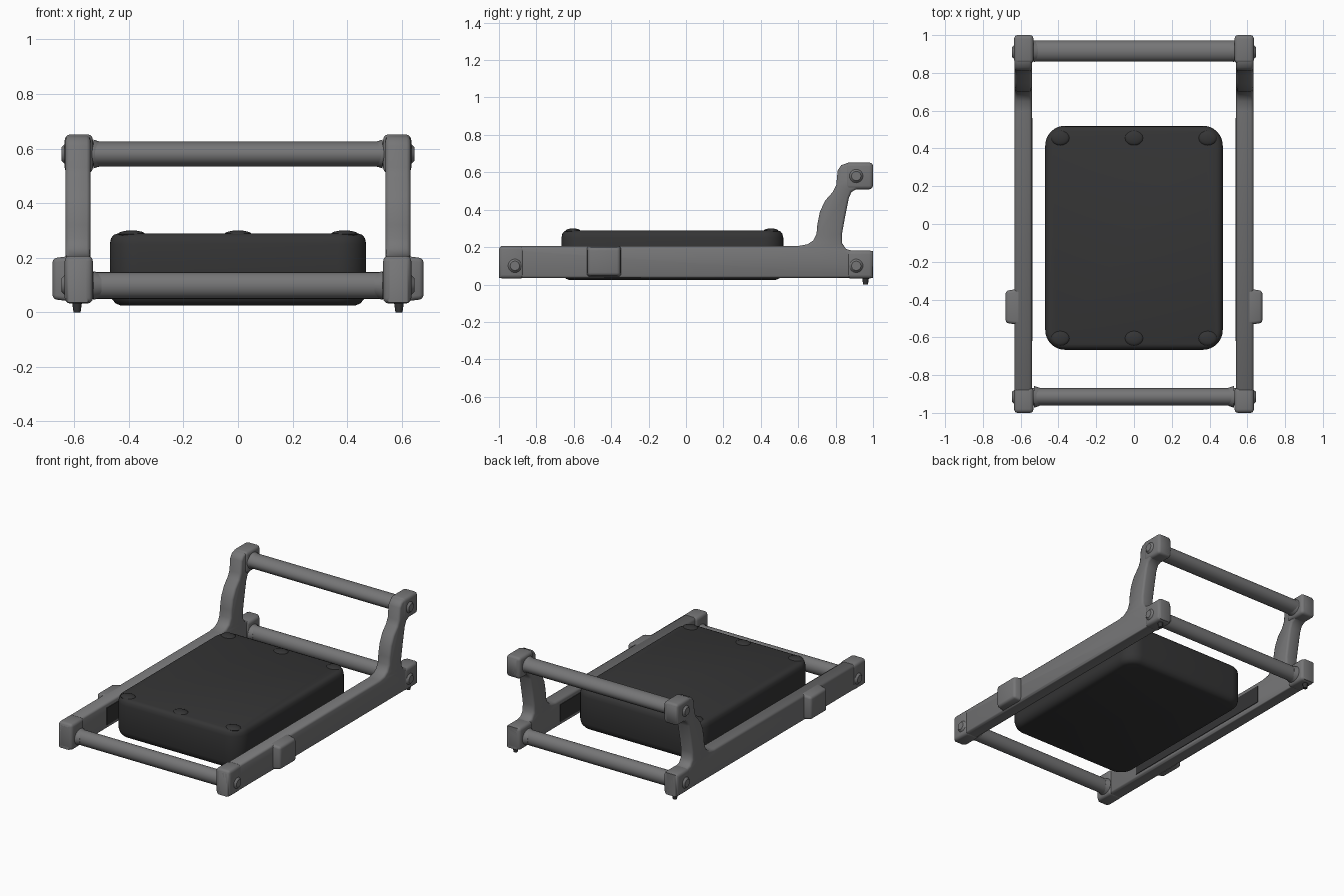
import bpy, bmesh, math
from mathutils import Matrix, Vector

if "Cube" in bpy.data.objects:
    bpy.data.objects.remove(bpy.data.objects["Cube"])


def material(name, v):
    m = bpy.data.materials.new(name)
    m.diffuse_color = (v, v, v * 1.02, 1)
    m.use_nodes = True
    m.node_tree.nodes["Principled BSDF"].inputs["Base Color"].default_value = m.diffuse_color
    return m


GREY = material("frame grey", 0.18)
DARK = material("dark charcoal", 0.035)


def finish(bm, name, mat, angle=40):
    bmesh.ops.recalc_face_normals(bm, faces=bm.faces[:])
    me = bpy.data.meshes.new(name)
    bm.to_mesh(me)
    bm.free()
    ob = bpy.data.objects.new(name, me)
    bpy.context.collection.objects.link(ob)
    me.materials.append(mat)
    bpy.ops.object.select_all(action='DESELECT')
    ob.select_set(True)
    bpy.context.view_layer.objects.active = ob
    bpy.ops.object.shade_smooth_by_angle(angle=math.radians(angle))
    return ob


def block(name, lo, hi, mat, bevel=0.015, taper=None):
    """Rounded box; taper = (side, scale) shrinks the outer x face."""
    bm = bmesh.new()
    bmesh.ops.create_cube(bm, size=1)
    lo, hi = Vector(lo), Vector(hi)
    mid = (lo + hi) / 2
    for v in bm.verts:
        outer = taper and v.co.x * taper[0] > 0
        k = taper[1] if outer else 1
        d = hi - lo
        v.co = mid + Vector((v.co.x * d.x, v.co.y * d.y * k, v.co.z * d.z * k))
    if bevel:
        bmesh.ops.bevel(bm, geom=bm.edges[:], offset=bevel, segments=3,
                        profile=0.5, affect='EDGES', clamp_overlap=True)
    return finish(bm, name, mat)


def x_tube(name, x0, x1, y, z, ry, rz, mat, end=1.0):
    """Elliptical tube along x; end scales the x1 end."""
    bm = bmesh.new()
    bmesh.ops.create_cone(bm, cap_ends=True, segments=24, radius1=1, radius2=end, depth=1)
    for v in bm.verts:
        t = v.co.z + 0.5
        v.co = Vector((x0 + (x1 - x0) * t, y + v.co.x * ry, z + v.co.y * rz))
    return finish(bm, name, mat)


# side outline (y, z): long rail with the curved handle upright
RAIL = [(-1, 0.035), (1, 0.035), (1, 0.18), (0.89, 0.18), (0.855, 0.19), (0.835, 0.22),
        (0.834, 0.27), (0.85, 0.36), (0.87, 0.46), (0.885, 0.495), (0.915, 0.511),
        (0.985, 0.511), (1, 0.526), (1, 0.635), (0.985, 0.65), (0.865, 0.65),
        (0.83, 0.638), (0.811, 0.61), (0.803, 0.53), (0.785, 0.495), (0.745, 0.45),
        (0.716, 0.39), (0.702, 0.32), (0.698, 0.27), (0.68, 0.235), (0.65, 0.215),
        (0.60, 0.206), (-0.985, 0.205), (-1, 0.19)]


def side_rail(name, s):
    bm = bmesh.new()
    a = [bm.verts.new((s * 0.555, y, z)) for y, z in RAIL]
    b = [bm.verts.new((s * 0.618, y, z)) for y, z in RAIL]
    caps = [bm.faces.new(a), bm.faces.new(b)]
    n = len(RAIL)
    for i in range(n):
        j = (i + 1) % n
        bm.faces.new((a[i], a[j], b[j], b[i]))
    bmesh.ops.recalc_face_normals(bm, faces=bm.faces[:])
    # round the long edges in two steps
    for thick, depth in ((0.004, 0.010), (0.009, 0.004)):
        for f in caps:
            bmesh.ops.inset_region(bm, faces=[f], thickness=thick, depth=depth,
                                   use_even_offset=True, use_boundary=True)
    return finish(bm, name, GREY, 50)


for s, side in ((-1, "left"), (1, "right")):
    def span(x0, x1):
        return (x0, x1) if s > 0 else (-x1, -x0)

    side_rail(side + "_rail_with_upright", s)
    # corner blocks that hold the cross bars, with bolt caps outside
    for label, y0, y1, z0, z1 in (("front", -1, -0.865, 0.032, 0.207),
                                  ("rear", 0.86, 1, 0.032, 0.182),
                                  ("handle", 0.85, 1, 0.509, 0.652)):
        x0, x1 = span(0.532, 0.635)
        block(f"{side}_{label}_corner", (x0, y0, z0), (x1, y1, z1), GREY, 0.02)
        yc = -0.915 if y0 < 0 else 0.91
        zc = 0.58 if z0 > 0.4 else 0.1
        x_tube(f"{side}_{label}_bolt_cap", s * 0.62, s * 0.647, yc, zc,
               0.05, 0.05, GREY, 0.5)
    # collars where the bars enter the corners
    for label, y, z in (("front", -0.915, 0.098), ("rear", 0.915, 0.098), ("handle", 0.915, 0.58)):
        x_tube(f"{side}_{label}_collar", s * 0.53, s * 0.50, y, z, 0.058, 0.053, GREY, 0.82)
    # tapered pad on the outer face
    x0, x1 = span(0.60, 0.68)
    block(side + "_outer_pad", (x0, -0.535, 0.038), (x1, -0.342, 0.208), GREY, 0.016, (s, 0.88))
    # dark liner on the inner rail face
    x0, x1 = span(0.537, 0.543)
    block(side + "_inner_liner", (x0, -0.62, 0.06), (x1, 0.56, 0.175), DARK, 0)
    # small peg foot under the rear corner
    bm = bmesh.new()
    bmesh.ops.create_cone(bm, cap_ends=True, segments=12, radius1=0.013, radius2=0.02, depth=0.05,
                          matrix=Matrix.Translation((s * 0.59, 0.96, 0.025)))
    finish(bm, side + "_peg_foot", DARK)

# cross bars
x_tube("front_cross_bar", -0.56, 0.56, -0.915, 0.098, 0.046, 0.049, GREY)
x_tube("rear_cross_bar", -0.56, 0.56, 0.915, 0.098, 0.046, 0.049, GREY)
x_tube("handle_bar", -0.56, 0.56, 0.915, 0.58, 0.056, 0.046, GREY)


# battery-like case: rounded rectangle lofted through height rings (z, inset)
def rounded_rect(hx, hy, r, cy, z, seg=8):
    pts = []
    for k, (sx, sy) in enumerate(((1, 1), (-1, 1), (-1, -1), (1, -1))):
        for i in range(seg + 1):
            a = math.pi / 2 * (k + i / seg)
            pts.append((sx * (hx - r) + r * math.cos(a), cy + sy * (hy - r) + r * math.sin(a), z))
    return pts


bm = bmesh.new()
rings = []
for z, inset in ((0.025, 0.04), (0.032, 0.022), (0.048, 0.008), (0.075, 0),
                 (0.25, 0), (0.272, 0.005), (0.284, 0.015), (0.289, 0.03)):
    rings.append([bm.verts.new(p) for p in
                  rounded_rect(0.47 - inset, 0.593 - inset, 0.105 - inset, -0.073, z)])
for lo, hi in zip(rings, rings[1:]):
    for i in range(len(lo)):
        j = (i + 1) % len(lo)
        bm.faces.new((lo[i], lo[j], hi[j], hi[i]))
bm.faces.new(rings[0])
bm.faces.new(rings[-1])
finish(bm, "centre_case", DARK)

# low domes along the front and rear edges of the case lid
for y, end in ((-0.605, "front"), (0.455, "rear")):
    for x, pos in ((-0.39, "left"), (0, "middle"), (0.39, "right")):
        bm = bmesh.new()
        bmesh.ops.create_uvsphere(bm, u_segments=16, v_segments=8, radius=1)
        bmesh.ops.transform(bm, verts=bm.verts[:], matrix=Matrix.Translation((x, y, 0.286))
                            @ Matrix.Diagonal((0.05, 0.04, 0.014, 1)))
        finish(bm, f"lid_dome_{end}_{pos}", DARK)
